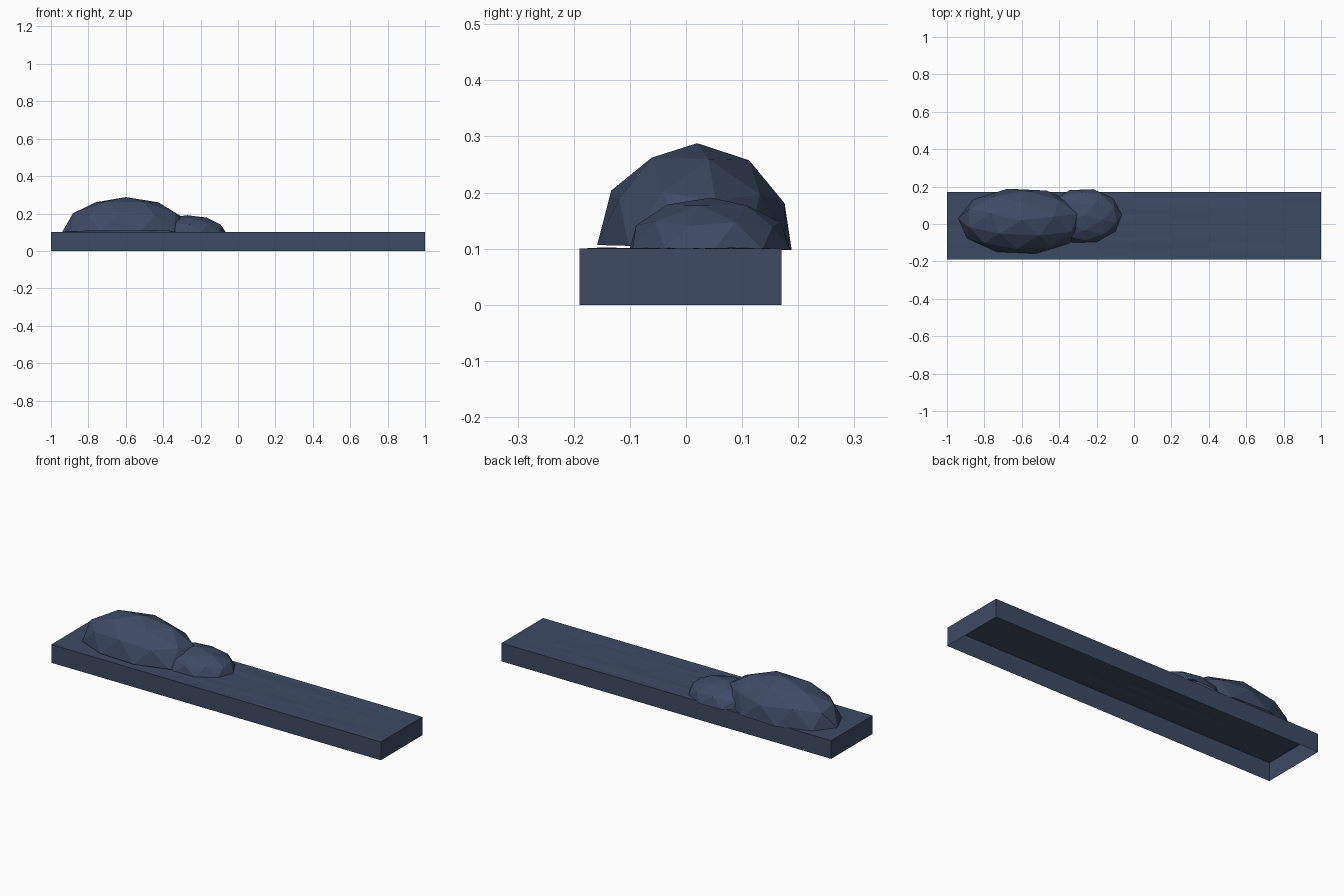
import bpy, bmesh, math, random
from mathutils import Matrix, Vector

default = bpy.data.objects.get("Cube")
if default:
    bpy.data.objects.remove(default, do_unlink=True)

random.seed(4)

# One slate blue for everything
slate = bpy.data.materials.new("slate_blue")
slate.use_nodes = True
colour = (0.047, 0.069, 0.127, 1.0)
slate.diffuse_color = colour
bsdf = slate.node_tree.nodes["Principled BSDF"]
bsdf.inputs["Base Color"].default_value = colour
bsdf.inputs["Roughness"].default_value = 0.9


def finish(bm, name):
    mesh = bpy.data.meshes.new(name)
    bm.to_mesh(mesh)
    bm.free()
    mesh.materials.append(slate)
    obj = bpy.data.objects.new(name, mesh)
    bpy.context.collection.objects.link(obj)
    return obj


def slab(name, x0, x1, y0, y1, height, cols, rows, ripple):
    """Open-bottomed slab whose top is a faintly rippled grid."""
    bm = bmesh.new()
    bmesh.ops.create_grid(bm, x_segments=cols, y_segments=rows, size=1)
    for v in bm.verts:
        edge = v.is_boundary
        v.co.x = x0 + (v.co.x + 1) / 2 * (x1 - x0)
        v.co.y = y0 + (v.co.y + 1) / 2 * (y1 - y0)
        v.co.z = height if edge else height + random.uniform(-ripple, ripple)
    # side walls dropped from the rim
    rim = [e for e in bm.edges if e.is_boundary]
    walls = bmesh.ops.extrude_edge_only(bm, edges=rim)["geom"]
    for v in walls:
        if isinstance(v, bmesh.types.BMVert):
            v.co.z = 0
    bmesh.ops.recalc_face_normals(bm, faces=bm.faces)
    # an open shell can be oriented inward, so check the top
    top = max(bm.faces, key=lambda f: f.calc_center_median().z)
    if top.normal.z < 0:
        bmesh.ops.reverse_faces(bm, faces=bm.faces)
    return finish(bm, name)


def mound(name, centre, radii, yaw, tilt):
    """Faceted half ellipsoid, open underneath."""
    bm = bmesh.new()
    bmesh.ops.create_icosphere(bm, subdivisions=2, radius=1)
    lower = [f for f in bm.faces if f.calc_center_median().z < 0]
    bmesh.ops.delete(bm, geom=lower, context="FACES")
    place = (Matrix.Translation(centre)
             @ Matrix.Rotation(math.radians(tilt), 4, "X")
             @ Matrix.Diagonal(Vector(radii)).to_4x4()
             @ Matrix.Rotation(math.radians(yaw), 4, "Z"))
    bmesh.ops.transform(bm, matrix=place, verts=bm.verts)
    return finish(bm, name)


# Base slab and the two rocky mounds on it
slab("base_slab", -1, 1, -0.19, 0.17, 0.1, 10, 12, 0.002)
mound("large_mound", (-0.6, 0.015, 0.102), (0.341, 0.178, 0.186), 13, -1.5)
mound("small_mound", (-0.27, 0.043, 0.1), (0.205, 0.148, 0.091), -15, -0.5)
